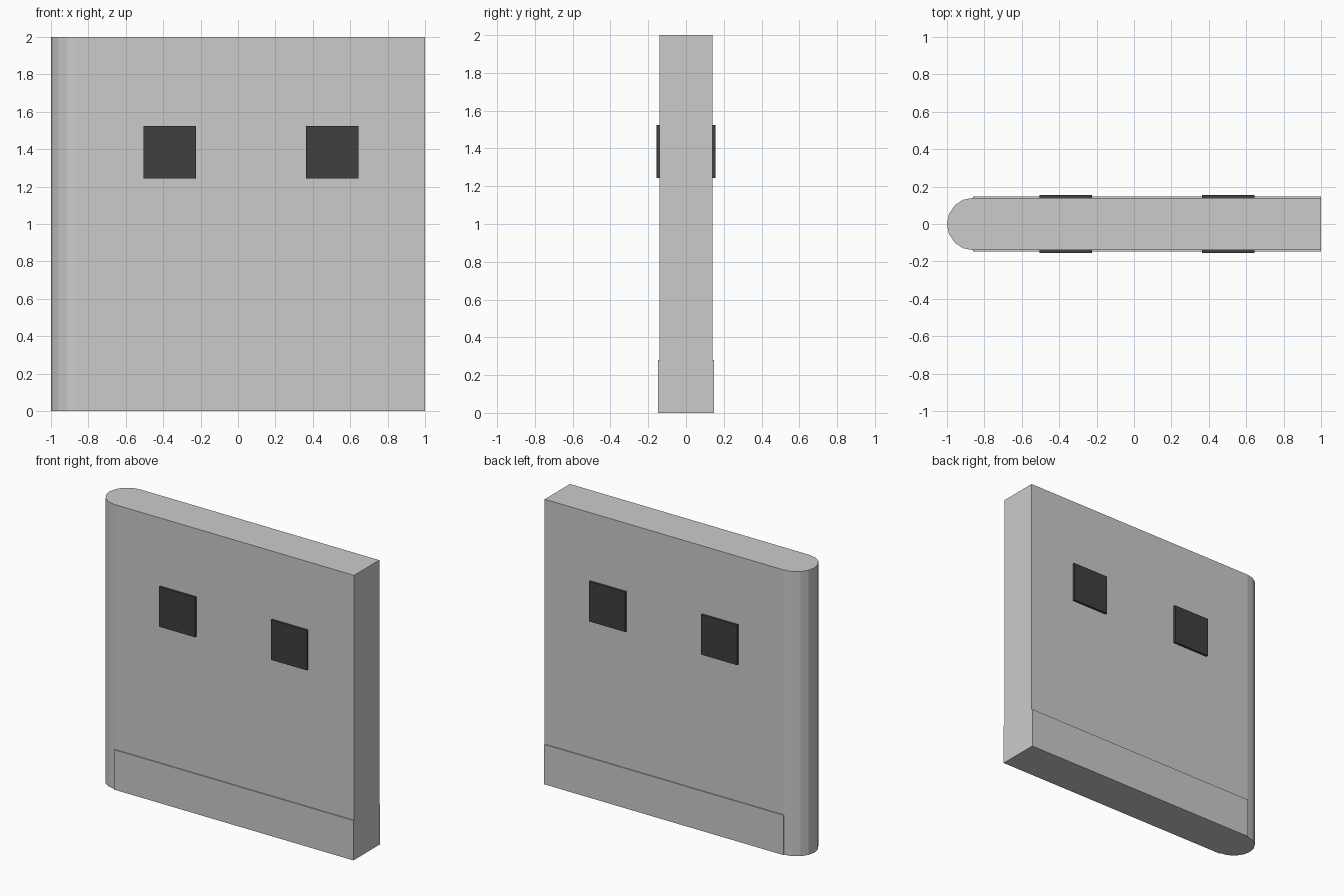
import bpy, bmesh, math

if "Cube" in bpy.data.objects:
    bpy.data.objects.remove(bpy.data.objects["Cube"])

T = 0.14          # half thickness of the wall
END_X = -1 + T    # centre of the rounded end

def make_object(name, bm, material=None):
    bmesh.ops.recalc_face_normals(bm, faces=bm.faces)
    mesh = bpy.data.meshes.new(name)
    bm.to_mesh(mesh)
    bm.free()
    obj = bpy.data.objects.new(name, mesh)
    bpy.context.collection.objects.link(obj)
    if material:
        mesh.materials.append(material)
    return obj

def box(name, x, y, z, material=None):
    bm = bmesh.new()
    bmesh.ops.create_cube(bm, size=1)
    for v in bm.verts:
        v.co = [lo + (c + 0.5) * (hi - lo) for c, (lo, hi) in zip(v.co, (x, y, z))]
    return make_object(name, bm, material)

# Wall: flat slab with an eight-sided half-round left end
profile = [(1, -T), (1, T)]
for i in range(9):
    a = math.pi / 2 + math.pi * i / 8
    profile.append((END_X + T * math.cos(a), T * math.sin(a)))
bm = bmesh.new()
face = bm.faces.new([bm.verts.new((x, y, 0)) for x, y in profile])
top = bmesh.ops.extrude_face_region(bm, geom=[face])["geom"]
bmesh.ops.translate(bm, vec=(0, 0, 2),
                    verts=[g for g in top if isinstance(g, bmesh.types.BMVert)])
make_object("wall", bm)

dark = bpy.data.materials.new("dark_panel")
dark.diffuse_color = (0.05, 0.05, 0.053, 1)
dark.use_nodes = True
dark.node_tree.nodes["Principled BSDF"].inputs["Base Color"].default_value = dark.diffuse_color

# Skirting strips and dark square panels on both sides
for side, s in (("front", -1), ("back", 1)):
    box(f"skirting_{side}", (END_X, 1), sorted((s * T, s * 0.147)), (0, 0.28))
    for label, x in (("left", -0.365), ("right", 0.504)):
        box(f"panel_{side}_{label}", (x - 0.14, x + 0.14),
            sorted((s * T, s * 0.156)), (1.243, 1.523), dark)
